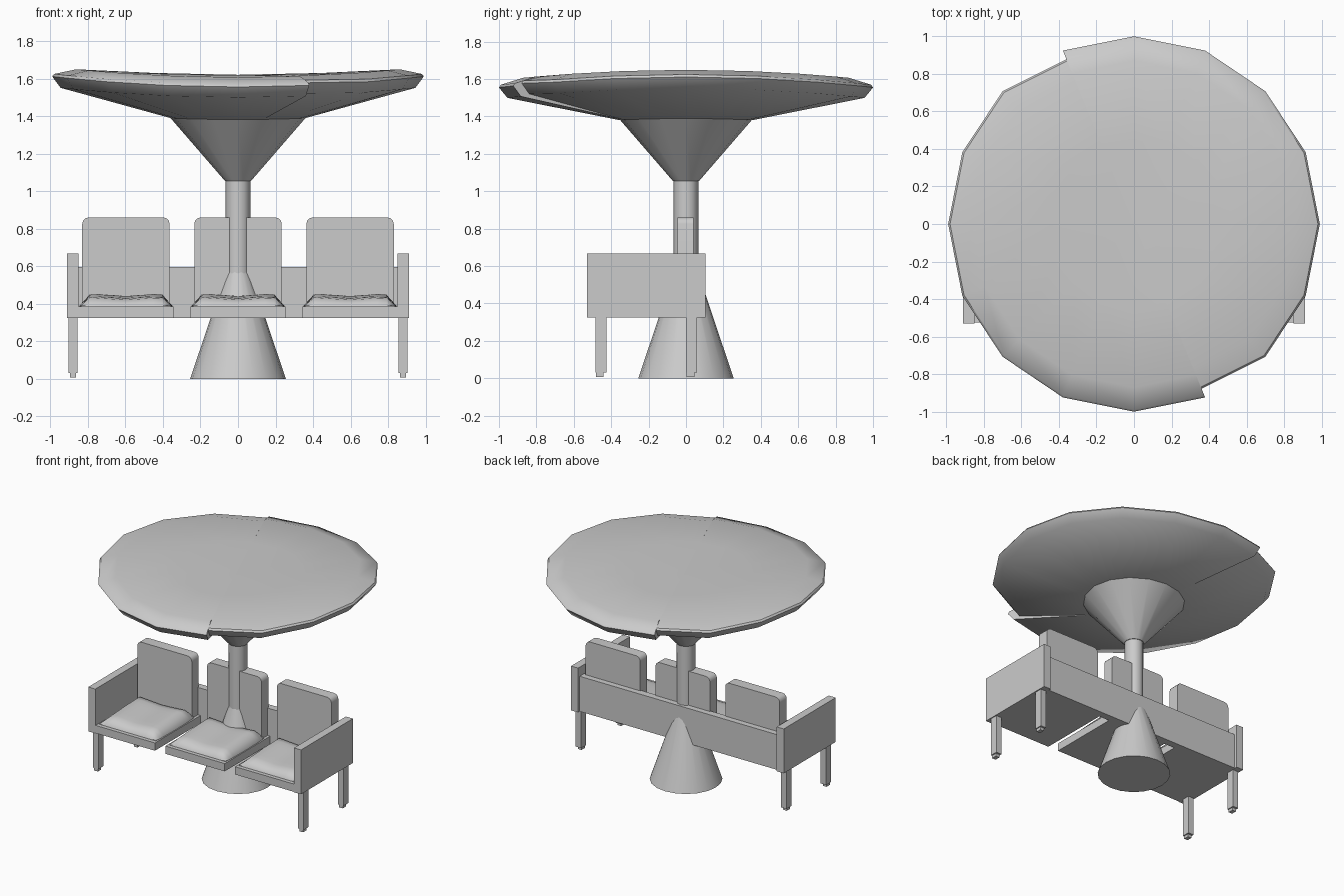
import bpy, bmesh, math
from mathutils import Vector

if "Cube" in bpy.data.objects:
    bpy.data.objects.remove(bpy.data.objects["Cube"])

grey = bpy.data.materials.new("light_grey")
grey.diffuse_color = (0.6, 0.6, 0.6, 1)
grey.use_nodes = True
grey.node_tree.nodes["Principled BSDF"].inputs["Base Color"].default_value = grey.diffuse_color


def finish(name, bm, smooth=None):
    """Turn a bmesh into a named object, optionally smooth shaded."""
    bmesh.ops.recalc_face_normals(bm, faces=bm.faces)
    me = bpy.data.meshes.new(name)
    bm.to_mesh(me)
    bm.free()
    me.materials.append(grey)
    ob = bpy.data.objects.new(name, me)
    bpy.context.collection.objects.link(ob)
    if smooth:
        bpy.ops.object.select_all(action='DESELECT')
        ob.select_set(True)
        bpy.context.view_layer.objects.active = ob
        bpy.ops.object.shade_smooth_by_angle(angle=math.radians(smooth))
    return ob


def box(name, x0, x1, y0, y1, z0, z1):
    bm = bmesh.new()
    bmesh.ops.create_cube(bm, size=1)
    for v in bm.verts:
        v.co = Vector(((x0 + x1) / 2 + v.co.x * (x1 - x0),
                       (y0 + y1) / 2 + v.co.y * (y1 - y0),
                       (z0 + z1) / 2 + v.co.z * (z1 - z0)))
    return finish(name, bm)


def frustum(name, r0, r1, z0, z1, sides, caps=True):
    bm = bmesh.new()
    bmesh.ops.create_cone(bm, cap_ends=caps, segments=sides, radius1=r0, radius2=r1, depth=z1 - z0)
    bmesh.ops.translate(bm, verts=bm.verts, vec=(0, 0, (z0 + z1) / 2))
    return finish(name, bm, 40)


# Canopy: two half shells of a saddle-shaped 16-sided dish, overlapping at a step
def canopy_half(name, start):
    profile = [(0.45, 1.624), (0.87, 1.628), (0.99, 1.597), (1.0, 1.583),
               (0.955, 1.525), (0.36, 1.385)]
    bm = bmesh.new()
    top = bm.verts.new((0, 0, 1.62))
    low = bm.verts.new((0, 0, 1.385))
    columns = []
    for i in range(9):
        a = math.radians(start + 22.5 * i)
        s = 0.95 if i == 0 else 1.0
        col = []
        for r, z in profile:
            rr = r * s if r > 0.5 else r
            wave = 0.028 * rr * rr * math.cos(2 * a)
            lift = 0.012 if i == 0 and r > 0.9 else 0
            col.append(bm.verts.new((0.99 * rr * math.cos(a), rr * math.sin(a), z + wave + lift)))
        columns.append(col)
    for c, d in zip(columns, columns[1:]):
        bm.faces.new((top, c[0], d[0]))
        for k in range(len(profile) - 1):
            bm.faces.new((c[k], c[k + 1], d[k + 1], d[k]))
        bm.faces.new((c[-1], low, d[-1]))
    # close the stepped ends
    for col in (columns[0], columns[-1]):
        bm.faces.new([top] + col + [low])
    return finish(name, bm, 40)


canopy_half("canopy_right", -67.5)
canopy_half("canopy_left", 112.5)

# Stem: flared support, pole and conical foot
frustum("canopy_support", 0.07, 0.36, 1.055, 1.39, 16)
frustum("pole", 0.066, 0.066, 0.5, 1.06, 12)
frustum("pole_foot", 0.255, 0.06, 0.0, 0.58, 20)

# Bench frame: back rail, side panels and legs
box("back_rail", -0.86, 0.86, 0.03, 0.085, 0.325, 0.597)
for side, word in ((-1, "left"), (1, "right")):
    lo, hi = sorted((side * 0.85, side * 0.91))
    box("side_panel_" + word, lo, hi, -0.53, 0.105, 0.325, 0.668)
    lo, hi = sorted((side * 0.855, side * 0.902))
    for y, end in ((-0.485, "front"), (0.0, "back")):
        box(f"leg_{end}_{word}", lo, hi, y, y + 0.06, 0.03, 0.33)
        box(f"leg_tip_{end}_{word}", lo + 0.008, hi - 0.008, y + 0.004, y + 0.045, 0.008, 0.03)


def cushion(name, cx):
    """Puffy seat pad with a soft dip along the middle."""
    n, bm = 10, bmesh.new()
    bmesh.ops.create_grid(bm, x_segments=n, y_segments=n, size=1)
    for v in bm.verts:
        u, w = v.co.x, v.co.y
        edge = max(abs(u), abs(w))
        puff = (1 - edge ** 6) ** 0.5 if edge < 0.999 else 0
        h = 0.045 + 0.018 * abs(u) + 0.012 * w
        swell = 1 + 0.03 * (1 - w * w)
        v.co = Vector((cx + 0.24 * u * swell, -0.26 + 0.235 * w, 0.39 + h * puff))
    rim = [e for e in bm.edges if e.is_boundary]
    out = bmesh.ops.extrude_edge_only(bm, edges=rim)["geom"]
    for v in out:
        if isinstance(v, bmesh.types.BMVert):
            v.co.z = 0.38
    return finish(name, bm, 60)


def backrest(name, cx):
    """Upright slab with rounded top corners."""
    w, z0, z1, r = 0.233, 0.38, 0.86, 0.035
    pts = [(-w, z0), (w, z0)]
    for sx, a0 in ((1, 0), (-1, 90)):
        for k in range(4):
            a = math.radians(a0 + 30 * k)
            pts.append((sx * (w - r) + r * math.cos(a), z1 - r + r * math.sin(a)))
    bm = bmesh.new()
    f = bm.faces.new([bm.verts.new((cx + x, -0.045, z)) for x, z in pts])
    out = bmesh.ops.extrude_face_region(bm, geom=[f])["geom"]
    bmesh.ops.translate(bm, vec=(0, 0.085, 0),
                        verts=[v for v in out if isinstance(v, bmesh.types.BMVert)])
    return finish(name, bm, 35)


# Three seats in a row
for cx, word in ((-0.597, "left"), (0.0, "middle"), (0.597, "right")):
    box("seat_base_" + word, cx - 0.254, cx + 0.254, -0.525, 0.035, 0.325, 0.385)
    cushion("cushion_" + word, cx)
    backrest("backrest_" + word, cx)
